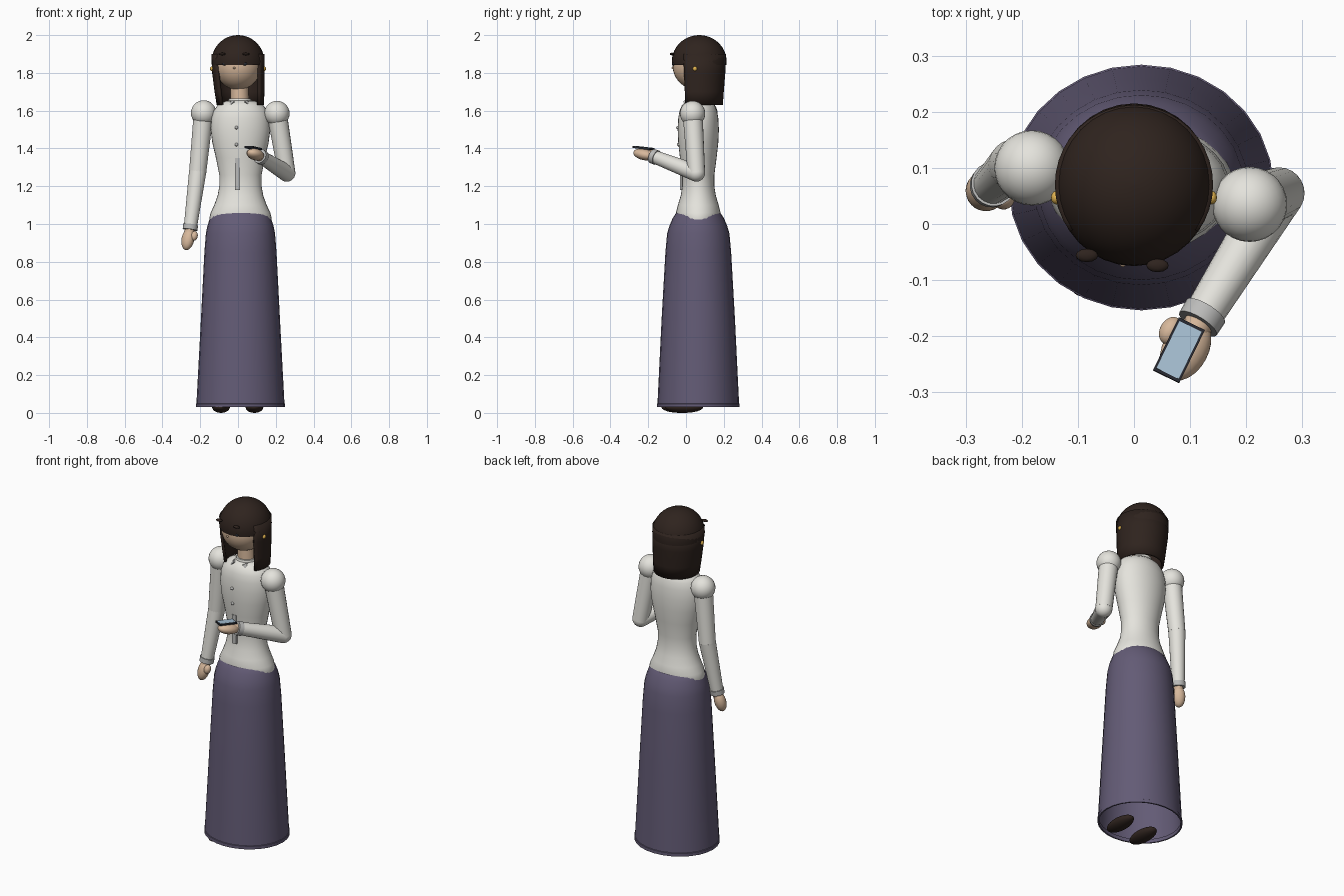
import bpy, bmesh, math
from mathutils import Vector, Matrix

if "Cube" in bpy.data.objects:
    bpy.data.objects.remove(bpy.data.objects["Cube"])

def mat(name, r, g, b):
    m = bpy.data.materials.new(name)
    m.diffuse_color = (r, g, b, 1)
    m.use_nodes = True
    m.node_tree.nodes["Principled BSDF"].inputs["Base Color"].default_value = m.diffuse_color
    return m

CLOTH = mat("cloth", .78, .77, .72)
TRIM = mat("trim", .50, .50, .49)
SKIRT = mat("skirt_fabric", .125, .105, .18)
HAIR = mat("hair_brown", .028, .017, .013)
SKIN = mat("skin", .68, .48, .33)
DARK = mat("dark", .02, .022, .03)
SCREEN = mat("screen_blue", .40, .55, .68)
GOLD = mat("gold", .75, .45, .08)

def finish(name, bm, m, angle=40):
    bmesh.ops.recalc_face_normals(bm, faces=bm.faces[:])
    me = bpy.data.meshes.new(name)
    bm.to_mesh(me)
    bm.free()
    me.shade_smooth()
    me.set_sharp_from_angle(angle=math.radians(angle))
    me.materials.append(m)
    ob = bpy.data.objects.new(name, me)
    bpy.context.collection.objects.link(ob)
    return ob

def loft(name, rings, m, n=28, rot=Matrix.Identity(3), arc=None, caps=(True, True)):
    """Skin elliptical rings (centre, rx, ry); arc limits the sweep."""
    bm = bmesh.new()
    a0, a1 = arc or (0, 360)
    count = n + 1 if arc else n
    rows = []
    for c, rx, ry in rings:
        row = []
        for i in range(count):
            a = math.radians(a0 + (a1 - a0) * i / n)
            row.append(bm.verts.new(Vector(c) + rot @ Vector((rx * math.cos(a), ry * math.sin(a), 0))))
        rows.append(row)
    for lo, hi in zip(rows, rows[1:]):
        for i in range(n):
            j = (i + 1) % count
            bm.faces.new((lo[i], lo[j], hi[j], hi[i]))
    if not arc:
        if caps[0]:
            bm.faces.new(rows[0])
        if caps[1]:
            bm.faces.new(rows[-1])
    return finish(name, bm, m)

def limb(name, p, q, r1, r2, m, flat=1, n=20):
    p, q = Vector(p), Vector(q)
    rot = (q - p).to_track_quat('Z', 'Y').to_matrix()
    return loft(name, [(p, r1, r1 * flat), (q, r2, r2 * flat)], m, n, rot)

def ball(name, c, size, m, axis=(0, 0, 1), seg=24):
    """Ellipsoid whose local z follows axis."""
    bm = bmesh.new()
    bmesh.ops.create_uvsphere(bm, u_segments=seg, v_segments=seg // 2, radius=1)
    rot = Vector(axis).to_track_quat('Z', 'Y').to_matrix().to_4x4()
    bm.transform(Matrix.Translation(c) @ rot @ Matrix.Diagonal((*size, 1)))
    return finish(name, bm, m, 60)

def box(name, c, size, m, rot=Matrix.Identity(4)):
    bm = bmesh.new()
    bmesh.ops.create_cube(bm, size=1)
    bm.transform(Matrix.Translation(c) @ rot @ Matrix.Diagonal((*size, 1)))
    return finish(name, bm, m)

CX, CY = .013, .065

# Long skirt, open below, with a hem band
profile = [(.05, .226, .209), (.03, .228, .211), (.03, .236, .219), (.048, .236, .219),
           (.05, .233, .216), (.5, .209, .194), (.85, .191, .174), (.95, .183, .165),
           (.99, .175, .153), (1.03, .162, .136), (1.07, .145, .110), (1.09, .10, .08)]
loft("skirt", [((CX, CY, z), a, b) for z, a, b in profile], SKIRT, caps=(False, False))

# Shoes
for side, x, y in (("left", -.09, -.03), ("right", .087, -.01)):
    ball(side + "_shoe", (x, y, .03), (.047, .10, .03), HAIR)

# Blouse
profile = [(1.0, .160, .10), (1.03, .165, .115), (1.06, .158, .118), (1.1, .139, .108),
           (1.15, .121, .093), (1.2, .112, .085), (1.26, .112, .085), (1.35, .130, .097),
           (1.43, .149, .106), (1.5, .158, .109), (1.56, .154, .106), (1.6, .142, .099),
           (1.63, .120, .086), (1.65, .08, .065), (1.655, .05, .05)]
loft("blouse", [((CX, CY, z), a, b) for z, a, b in profile], CLOTH, 32)

# Placket and buttons
box("placket", (-.003, -.023, 1.265), (.028, .02, .17), TRIM)
for i, z in enumerate((1.51, 1.42)):
    ball(f"button_{i}", (-.008, -.044 + .004 * i, z), (.009, .008, .009), TRIM, seg=12)

# Collar band and points
loft("collar", [((.01, .07, z), r, r) for z, r in ((1.63, .066), (1.665, .058))], CLOTH)
for side, s in (("left", -1), ("right", 1)):
    limb(side + "_collar_point", (.008 + s * .035, .008, 1.65), (.008 + s * .068, -.002, 1.612),
         .022, .004, TRIM, .4, 8)

# Neck and head
loft("neck", [((.01, .07, 1.62), .05, .05), ((.006, .07, 1.76), .047, .047)], SKIN, 24)
ball("head", (0, .06, 1.838), (.123, .131, .128), SKIN, seg=32)

# Face details
for side, x, y in (("left", -.07, -.046), ("right", .035, -.064)):
    ball(side + "_eye", (x, y, 1.848), (.014, .007, .009), DARK, seg=12)
    ball(side + "_brow", (x * 1.2, y - .01, 1.90), (.02, .012, .007), HAIR, seg=12)
ball("nose", (-.02, -.069, 1.826), (.006, .008, .006), SKIN, seg=12)

# Hair: rounded cap with fringe, and a bob open at the face
cap = []
for i in range(13):
    a = math.radians(-8 + 97.5 * i / 12)
    cap.append(((0, .07, 1.86 + .14 * math.sin(a)), .140 * math.cos(a), .145 * math.cos(a)))
loft("hair_cap", cap, HAIR, 32, caps=(False, True))
bob = loft("hair_bob", [((0, .07, 1.90), .141, .142), ((.002, .07, 1.80), .139, .138),
                        ((.008, .07, 1.70), .132, .13), ((.012, .07, 1.63), .125, .125)],
           HAIR, 28, arc=(-36, 216))
sol = bob.modifiers.new("thickness", 'SOLIDIFY')
sol.thickness = .014
sol.offset = -1

# Earrings
for side, s in (("left", -1), ("right", 1)):
    ball(side + "_earring", (s * .139, .047, 1.822), (.009, .012, .012), GOLD, seg=12)

# Arms: puff, upper sleeve, elbow, forearm sleeve, cuff, hand, thumb
arms = {
    "left": ((-.182, .10, 1.588), (-.213, .105, 1.28), (-.252, .07, .985),
             (-.265, .058, .92), (-.232, .045, .937)),
    "right": ((.206, .035, 1.585), (.258, .055, 1.27), (.122, -.165, 1.355),
              (.092, -.222, 1.368), (.065, -.19, 1.375)),
}
for side, (sh, el, wr, hand, thumb) in arms.items():
    fore = (Vector(wr) - Vector(el)).normalized()
    ball(side + "_puff_sleeve", sh, (.067, .067, .067), CLOTH, seg=28)
    limb(side + "_upper_sleeve", sh, el, .053, .046, CLOTH)
    ball(side + "_elbow", el, (.046, .046, .046), CLOTH)
    limb(side + "_forearm_sleeve", el, wr, .046, .035, CLOTH)
    limb(side + "_cuff", Vector(wr) - fore * .012, Vector(wr) + fore * .016, .040, .039, TRIM)
    limb(side + "_wrist", wr, hand, .027, .025, SKIN)
    axis = Vector(hand) - Vector(wr)
    size = (.036, .032, .06) if side == "left" else (.041, .030, .062)
    ball(side + "_hand", hand, size, SKIN, axis)
    ball(side + "_thumb", thumb, (.019, .019, .026), SKIN, axis)

# Handheld device with screen
rot = Matrix.Rotation(math.radians(-26), 4, 'Z') @ Matrix.Rotation(math.radians(-6), 4, 'X')
centre = Vector((.08, -.225, 1.402))
box("device", centre, (.052, .105, .010), DARK, rot)
box("device_screen", centre + rot @ Vector((0, 0, .005)), (.044, .094, .002), SCREEN, rot)
